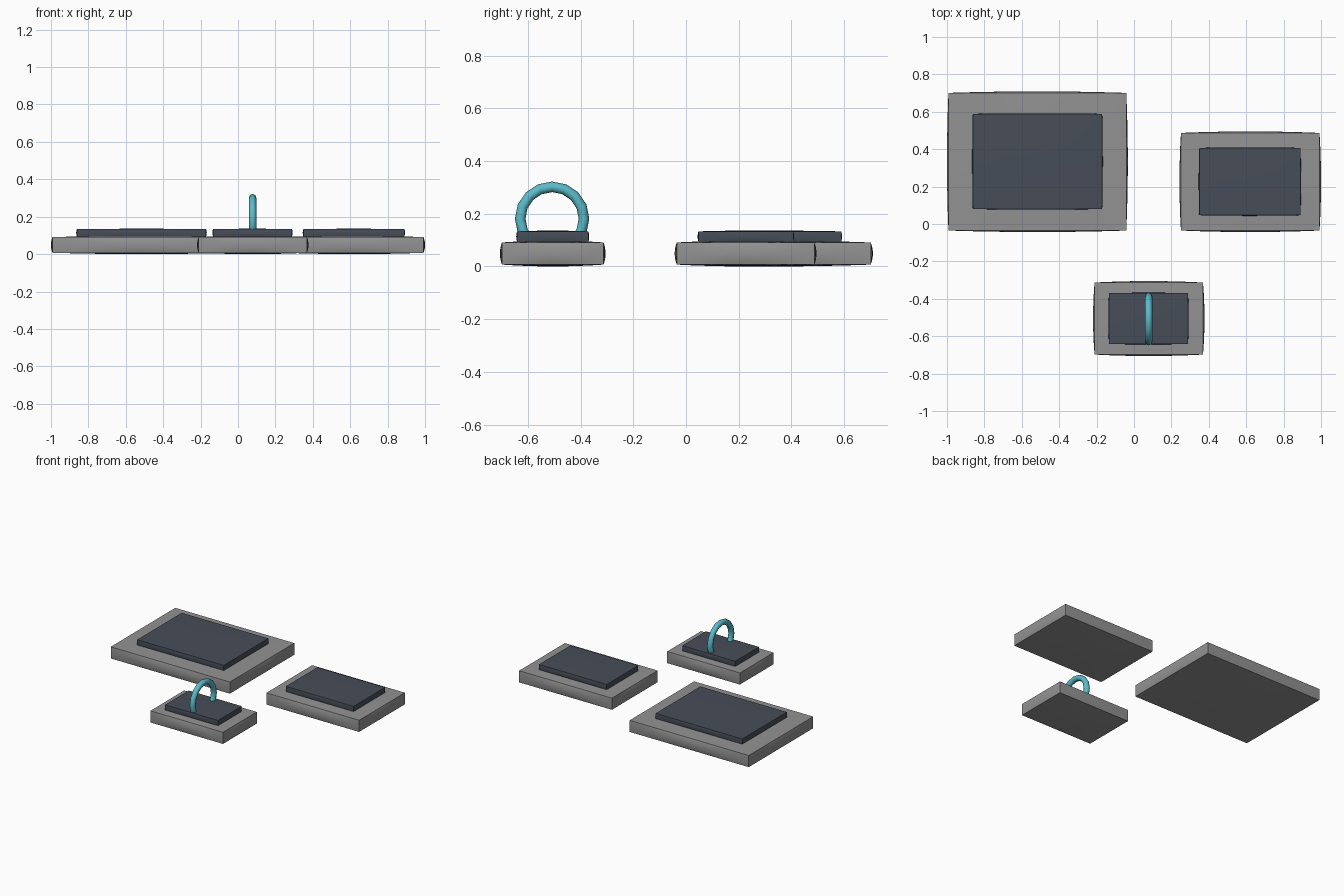
import bpy
import bmesh
import math

if "Cube" in bpy.data.objects:
    bpy.data.objects.remove(bpy.data.objects["Cube"])


def material(name, rgb):
    m = bpy.data.materials.new(name)
    m.diffuse_color = (*rgb, 1)
    m.use_nodes = True
    m.node_tree.nodes["Principled BSDF"].inputs["Base Color"].default_value = m.diffuse_color
    return m


GREY = material("stone grey", (0.29, 0.29, 0.29))
DARK = material("slate", (0.062, 0.074, 0.098))
TEAL = material("teal", (0.105, 0.50, 0.59))


def pillow_box(name, lo, hi, bulge, mat):
    """Box with straight edges whose faces swell out to the lo/hi bounds."""
    bm = bmesh.new()
    bmesh.ops.create_cube(bm, size=2)
    bmesh.ops.subdivide_edges(bm, edges=bm.edges[:], cuts=7, use_grid_fill=True)
    for v in bm.verts:
        u = v.co.copy()
        for i in range(3):
            half = (hi[i] - lo[i]) / 2 - bulge[i]
            offset = 0
            if abs(u[i]) > 0.999:
                a, b = u[(i + 1) % 3], u[(i + 2) % 3]
                offset = math.copysign(bulge[i], u[i]) * (1 - a * a) * (1 - b * b)
            v.co[i] = (hi[i] + lo[i]) / 2 + u[i] * half + offset
    bmesh.ops.recalc_face_normals(bm, faces=bm.faces[:])
    mesh = bpy.data.meshes.new(name)
    bm.to_mesh(mesh)
    bm.free()
    mesh.materials.append(mat)
    ob = bpy.data.objects.new(name, mesh)
    bpy.context.collection.objects.link(ob)
    smooth(ob, 15)
    return ob


def smooth(ob, degrees):
    bpy.ops.object.select_all(action='DESELECT')
    ob.select_set(True)
    bpy.context.view_layer.objects.active = ob
    bpy.ops.object.shade_smooth_by_angle(angle=math.radians(degrees))


# Each weight: slab bounds, then top plate bounds (x0, x1, y0, y1)
weights = {
    "large": ((-1.0, -0.033, -0.043, 0.709), (-0.865, -0.167, 0.077, 0.592)),
    "medium": ((0.243, 1.0, -0.043, 0.495), (0.346, 0.893, 0.044, 0.41)),
    "small": ((-0.219, 0.377, -0.706, -0.305), (-0.137, 0.292, -0.644, -0.367)),
}
for size, (s, p) in weights.items():
    pillow_box(size + "_slab", (s[0], s[2], 0), (s[1], s[3], 0.098),
               (0.008, 0.008, 0.007), GREY)
    pillow_box(size + "_plate", (p[0], p[2], 0.092), (p[1], p[3], 0.136),
               (0.003, 0.003, 0.003), DARK)

# Ring handle, its lower part sunk into the small plate and slab
bpy.ops.mesh.primitive_torus_add(
    major_segments=16, minor_segments=8, major_radius=0.121, minor_radius=0.02,
    location=(0.078, -0.508, 0.181), rotation=(0, math.pi / 2, 0))
ring = bpy.context.object
ring.name = "ring_handle"
ring.data.materials.append(TEAL)
smooth(ring, 60)
